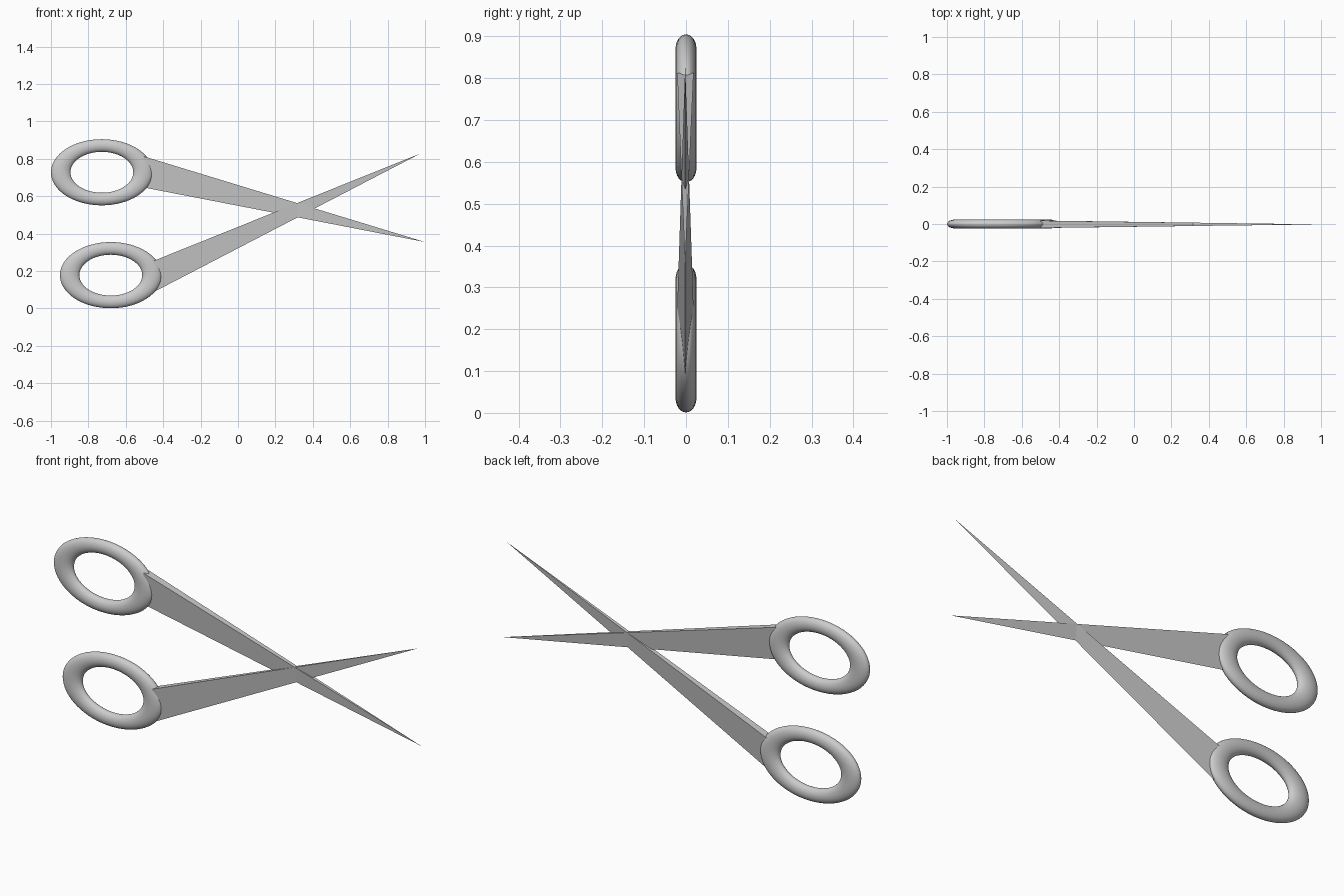
import bpy, bmesh

if "Cube" in bpy.data.objects:
    bpy.data.objects.remove(bpy.data.objects["Cube"])


def handle_ring(name, x, z):
    # Oval finger ring: a torus stood upright and squashed
    bpy.ops.mesh.primitive_torus_add(major_segments=64, minor_segments=24,
                                     major_radius=0.22, minor_radius=0.052)
    ob = bpy.context.object
    ob.name = name
    for v in ob.data.vertices:
        a, b, c = v.co
        v.co = (a, -c * 0.025 / 0.052, b * 0.65)
    ob.location = (x, 0, z)
    bpy.ops.object.shade_smooth()


def blade(name, spine, edge, tip):
    # Wedge blade: flat spine on top, sharp lower edge, tapering to a point
    bm = bmesh.new()
    a = bm.verts.new((spine[0], -0.021, spine[1]))
    b = bm.verts.new((spine[0], 0.018, spine[1]))
    c = bm.verts.new((edge[0], -0.002, edge[1]))
    t = bm.verts.new((tip[0], -0.002, tip[1]))
    for f in ((a, b, c), (b, a, t), (c, b, t), (a, c, t)):
        bm.faces.new(f)
    bmesh.ops.recalc_face_normals(bm, faces=bm.faces)
    me = bpy.data.meshes.new(name)
    bm.to_mesh(me)
    bm.free()
    ob = bpy.data.objects.new(name, me)
    bpy.context.collection.objects.link(ob)


# Finger rings
handle_ring("upper_handle", -0.728, 0.728)
handle_ring("lower_handle", -0.68, 0.178)

# Crossed blades
blade("upper_handle_blade", (-0.50, 0.812), (-0.51, 0.648), (1.0, 0.355))
blade("lower_handle_blade", (-0.46, 0.251), (-0.45, 0.088), (0.979, 0.83))
